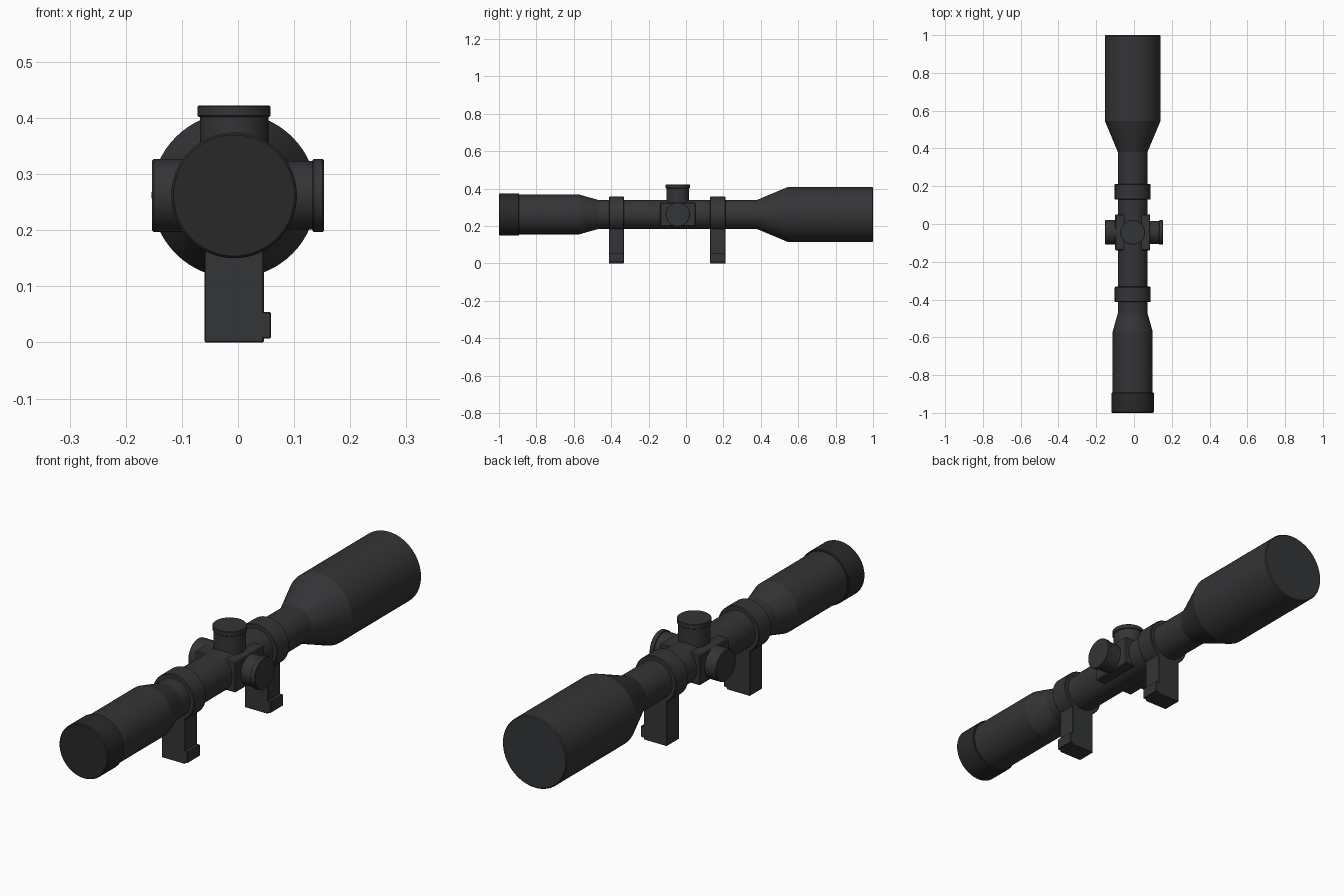
import bpy, bmesh, math
from mathutils import Matrix, Vector

if "Cube" in bpy.data.objects:
    bpy.data.objects.remove(bpy.data.objects["Cube"])

CX, CZ = -0.007, 0.262      # optical axis position
TY = -0.044                 # turret station along the tube
SEG = 64


def material(name, rgb):
    m = bpy.data.materials.new(name)
    m.diffuse_color = (*rgb, 1)
    m.use_nodes = True
    m.node_tree.nodes["Principled BSDF"].inputs["Base Color"].default_value = m.diffuse_color
    return m


METAL = material("dark_metal", (0.034, 0.035, 0.037))
RUBBER = material("black_rubber", (0.022, 0.022, 0.022))


def finish(name, bm, mat, smooth=True):
    bmesh.ops.recalc_face_normals(bm, faces=bm.faces)
    me = bpy.data.meshes.new(name)
    bm.to_mesh(me)
    bm.free()
    ob = bpy.data.objects.new(name, me)
    bpy.context.collection.objects.link(ob)
    me.materials.append(mat)
    if smooth:
        bpy.ops.object.select_all(action='DESELECT')
        ob.select_set(True)
        bpy.context.view_layer.objects.active = ob
        bpy.ops.object.shade_smooth_by_angle(angle=math.radians(15))
    return ob


def lathe(name, profile, origin, axis, mat=METAL):
    """Solid of revolution: profile is (distance along axis, radius)."""
    bm = bmesh.new()
    rot = Vector((0, 0, 1)).rotation_difference(Vector(axis)).to_matrix().to_4x4()
    rings = []
    for d, r in profile:
        rings.append([bm.verts.new((r * math.cos(2 * math.pi * i / SEG),
                                    r * math.sin(2 * math.pi * i / SEG), d))
                      for i in range(SEG)])
    for a, b in zip(rings, rings[1:]):
        for i in range(SEG):
            j = (i + 1) % SEG
            bm.faces.new((a[i], a[j], b[j], b[i]))
    bm.faces.new(rings[0])
    bm.faces.new(rings[-1])
    bm.transform(Matrix.Translation(origin) @ rot)
    return finish(name, bm, mat)


def box(name, lo, hi, bevel=0.002):
    lo, hi = Vector(lo), Vector(hi)
    bm = bmesh.new()
    bmesh.ops.create_cube(bm, size=1)
    bm.transform(Matrix.Translation((lo + hi) / 2) @ Matrix.Diagonal((*(hi - lo), 1)))
    bmesh.ops.bevel(bm, geom=bm.edges[:], offset=bevel, segments=1, affect='EDGES')
    return finish(name, bm, METAL, smooth=False)


# Main tube with eyepiece taper and objective bell
axis = (CX, 0, CZ)
lathe("scope_body", [(-0.9, 0.106), (-0.57, 0.106), (-0.47, 0.078), (0.38, 0.078),
                     (0.545, 0.147), (0.996, 0.147), (1.0, 0.143)], axis, (0, 1, 0))
lathe("eyepiece_ring", [(-1.0, 0.108), (-0.996, 0.112), (-0.895, 0.112), (-0.892, 0.109)],
      axis, (0, 1, 0), RUBBER)

# Mount rings, posts and clamp plates
for label, y0, y1 in (("rear", -0.413, -0.332), ("front", 0.129, 0.211)):
    lathe(label + "_mount_ring", [(y0, 0.092), (y0 + 0.003, 0.095),
                                  (y1 - 0.003, 0.095), (y1, 0.092)], axis, (0, 1, 0))
    box(label + "_mount_post", (-0.06, y0, 0), (0.046, y1, 0.24))
    box(label + "_clamp_plate", (0.04, y0, 0.007), (0.059, y1, 0.054))

# Turret saddle
box("turret_saddle", (-0.1, TY - 0.095, 0.2), (0.086, TY + 0.095, 0.325), 0.004)


# Turrets: stem with wider cap, plus the plain focus knob
def turret(name, direction, cap, end):
    lathe(name, [(0.04, 0.061), (cap, 0.061), (cap, 0.063), (cap + 0.002, 0.065),
                 (end - 0.002, 0.065), (end, 0.063)], (CX, TY, CZ), direction)


turret("elevation_turret", (0, 0, 1), 0.140, 0.160)
turret("windage_turret", (1, 0, 0), 0.140, 0.160)
lathe("focus_knob", [(0.04, 0.065), (0.143, 0.065), (0.146, 0.062)],
      (CX, TY, CZ), (-1, 0, 0))
